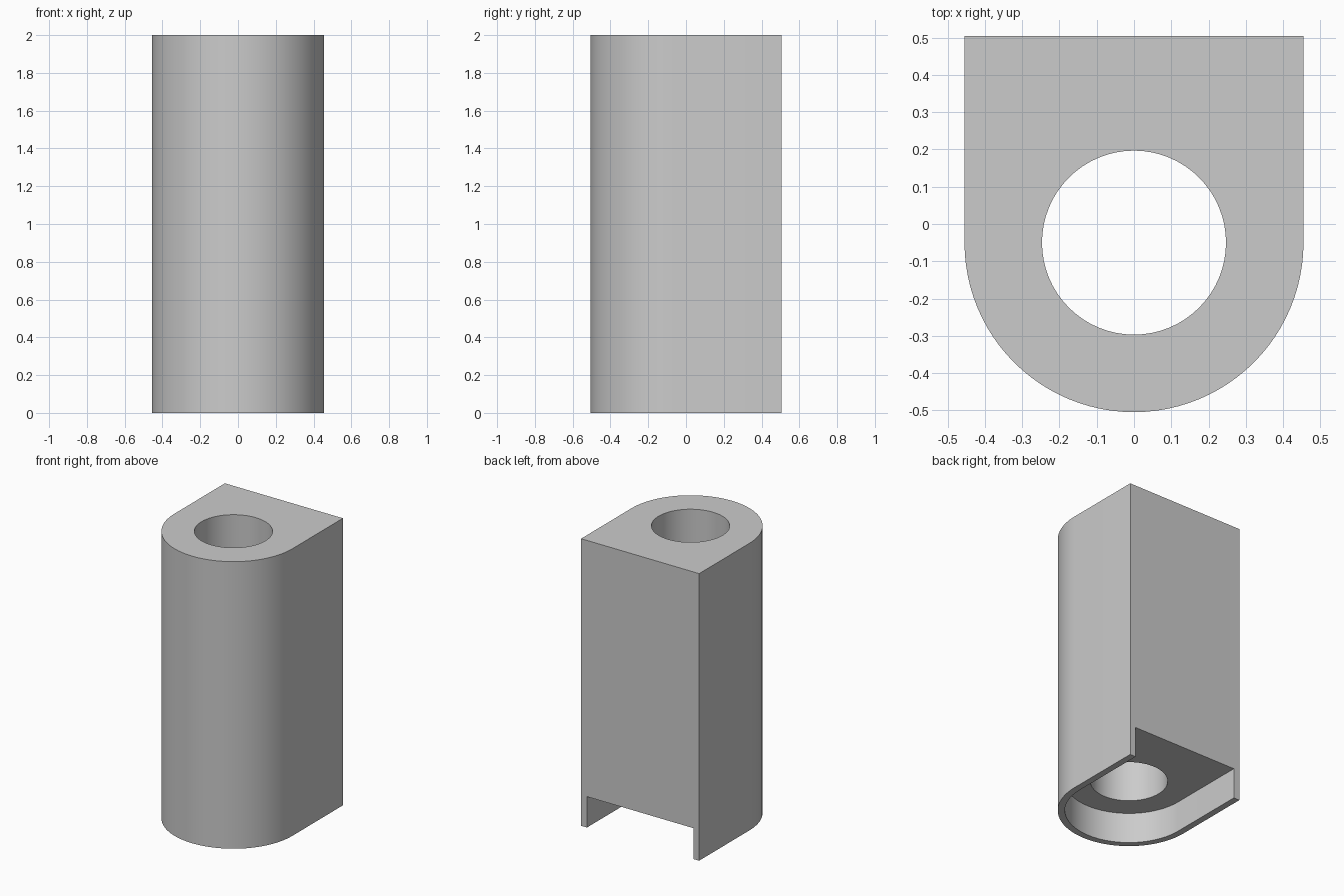
import bpy
import bmesh
from math import pi, cos, sin, radians

if "Cube" in bpy.data.objects:
    bpy.data.objects.remove(bpy.data.objects["Cube"], do_unlink=True)

HEIGHT = 2.0
RADIUS = 0.455        # rounded front
ARC_Y = -0.05         # centre of the rounded front and of the bore
BACK_Y = 0.505
WALL = 0.0455         # rim around the underside recess
RECESS = 0.215
BORE = 0.247

grey = bpy.data.materials.new("grey")
grey.use_nodes = True
grey.diffuse_color = (0.6, 0.6, 0.6, 1)
grey.node_tree.nodes["Principled BSDF"].inputs["Base Color"].default_value = (0.6, 0.6, 0.6, 1)


def arc(radius, start, end, steps):
    """Points along an arc around the bore axis."""
    angles = [start + (end - start) * i / steps for i in range(steps + 1)]
    return [(radius * cos(a), ARC_Y + radius * sin(a)) for a in angles]


def u_profile(radius, back):
    """Half-round front with straight sides running to the back."""
    return arc(radius, pi, 2 * pi, 48) + [(radius, back), (-radius, back)]


def prism(name, profile, bottom, top):
    bm = bmesh.new()
    face = bm.faces.new([bm.verts.new((x, y, bottom)) for x, y in profile])
    result = bmesh.ops.extrude_face_region(bm, geom=[face])
    verts = [g for g in result["geom"] if isinstance(g, bmesh.types.BMVert)]
    bmesh.ops.translate(bm, verts=verts, vec=(0, 0, top - bottom))
    bmesh.ops.recalc_face_normals(bm, faces=bm.faces)
    mesh = bpy.data.meshes.new(name)
    bm.to_mesh(mesh)
    bm.free()
    mesh.materials.append(grey)
    obj = bpy.data.objects.new(name, mesh)
    bpy.context.collection.objects.link(obj)
    return obj


# Body, underside recess (open at the back) and through bore
body = prism("body", u_profile(RADIUS, BACK_Y), 0, HEIGHT)
recess = prism("recess_cutter", u_profile(RADIUS - WALL, BACK_Y + 0.1), -0.1, RECESS)
bore = prism("bore_cutter", arc(BORE, 0, 2 * pi, 64)[:-1], -0.2, HEIGHT + 0.1)

bpy.ops.object.select_all(action="DESELECT")
body.select_set(True)
bpy.context.view_layer.objects.active = body
for cutter in (recess, bore):
    mod = body.modifiers.new(cutter.name, "BOOLEAN")
    mod.operation = "DIFFERENCE"
    mod.solver = "EXACT"
    mod.object = cutter
    bpy.ops.object.modifier_apply(modifier=mod.name)
    bpy.data.objects.remove(cutter, do_unlink=True)

bpy.ops.object.shade_smooth_by_angle(angle=radians(30))
